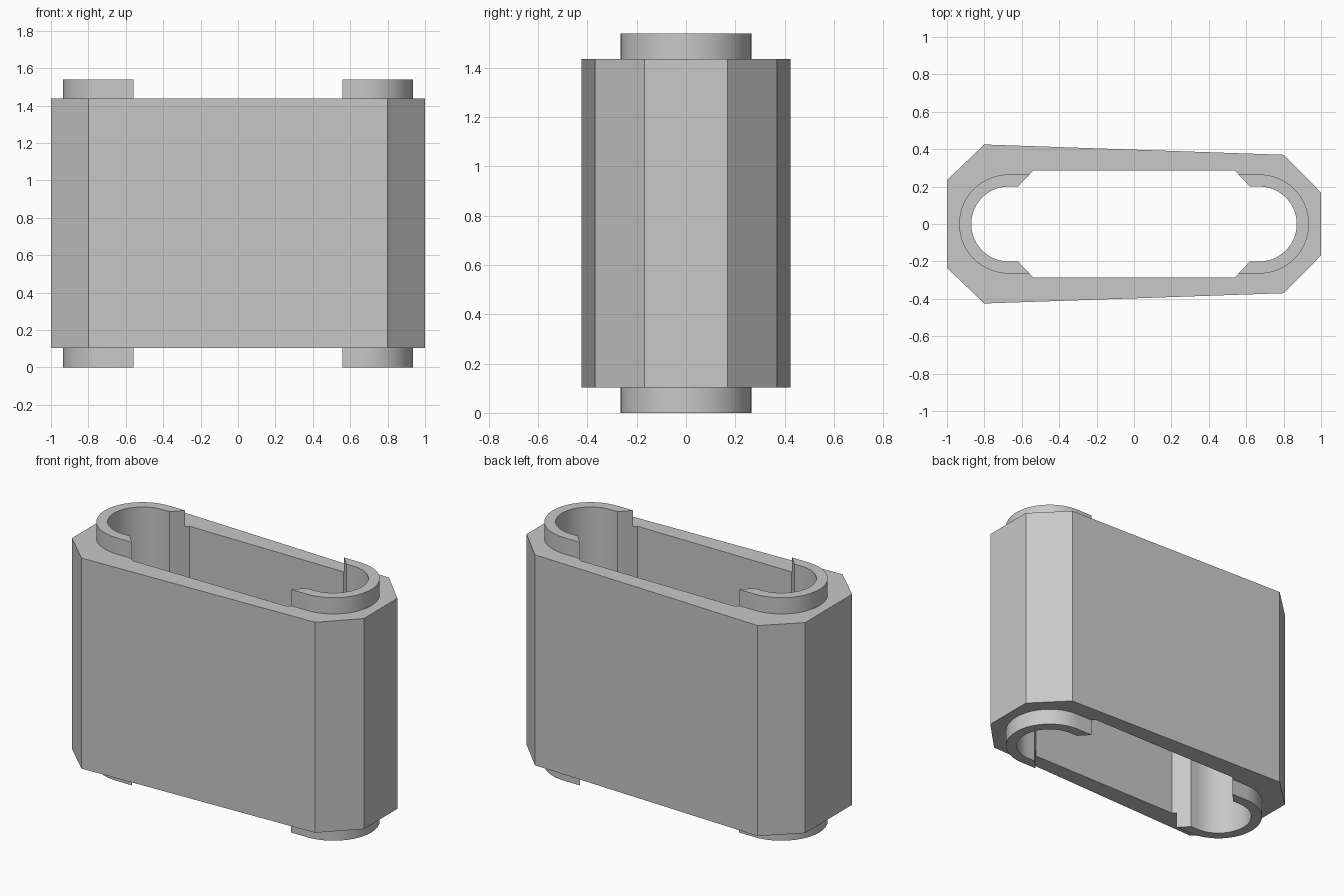
import bpy, bmesh, math

cube = bpy.data.objects.get("Cube")
if cube:
    bpy.data.objects.remove(cube, do_unlink=True)

grey = bpy.data.materials.new("light grey")
grey.use_nodes = True
colour = (0.58, 0.58, 0.58, 1)
grey.diffuse_color = colour
grey.node_tree.nodes["Principled BSDF"].inputs["Base Color"].default_value = colour

BOTTOM, BODY_LOW, BODY_HIGH, TOP = 0, 0.103, 1.437, 1.54
CENTRE = 0.67           # distance of the round ends from the middle
STEPS = 32


def arc(radius):
    """Half circle round the +x end, from -y to +y."""
    angles = [math.pi * (i / STEPS - 0.5) for i in range(STEPS + 1)]
    return [(CENTRE + radius * math.cos(a), radius * math.sin(a)) for a in angles]


def extrude_profile(name, loops, low, high):
    """Fill closed loops (outline and holes) and extrude them upward."""
    bm = bmesh.new()
    for loop in loops:
        verts = [bm.verts.new((x, y, low)) for x, y in loop]
        for a, b in zip(verts, verts[1:] + verts[:1]):
            bm.edges.new((a, b))
    bmesh.ops.triangle_fill(bm, edges=bm.edges[:], use_beauty=True)
    result = bmesh.ops.extrude_face_region(bm, geom=bm.faces[:], use_keep_orig=True)
    moved = [g for g in result["geom"] if isinstance(g, bmesh.types.BMVert)]
    bmesh.ops.translate(bm, verts=moved, vec=(0, 0, high - low))
    bmesh.ops.recalc_face_normals(bm, faces=bm.faces[:])
    mesh = bpy.data.meshes.new(name)
    bm.to_mesh(mesh)
    bm.free()
    mesh.materials.append(grey)
    obj = bpy.data.objects.new(name, mesh)
    bpy.context.collection.objects.link(obj)
    bpy.ops.object.select_all(action="DESELECT")
    obj.select_set(True)
    bpy.context.view_layer.objects.active = obj
    bpy.ops.object.shade_smooth_by_angle(angle=math.radians(25))


# Tapered eight-sided shell with a round-ended opening
half = [(-1, 0.235), (-0.8, 0.425), (0.8, 0.37), (1, 0.168)]
outline = half + [(x, -y) for x, y in reversed(half)]
end = [(0.54, -0.285), (0.62, -0.2)] + arc(0.2) + [(0.62, 0.2), (0.54, 0.285)]
opening = end + [(-x, -y) for x, y in end]
extrude_profile("body_shell", [outline, opening], BODY_LOW, BODY_HIGH)

# Open collars standing out at both ends, above and below
collar = [(0.558, -0.265)] + arc(0.265) + [(0.558, 0.265), (0.62, 0.2)]
collar += arc(0.2)[::-1] + [(0.62, -0.2)]
for side, sign in (("left", 1), ("right", -1)):
    profile = [(sign * x, y) for x, y in collar]
    extrude_profile("upper_collar_" + side, [profile], BODY_HIGH, TOP)
    extrude_profile("lower_collar_" + side, [profile], BOTTOM, BODY_LOW)
